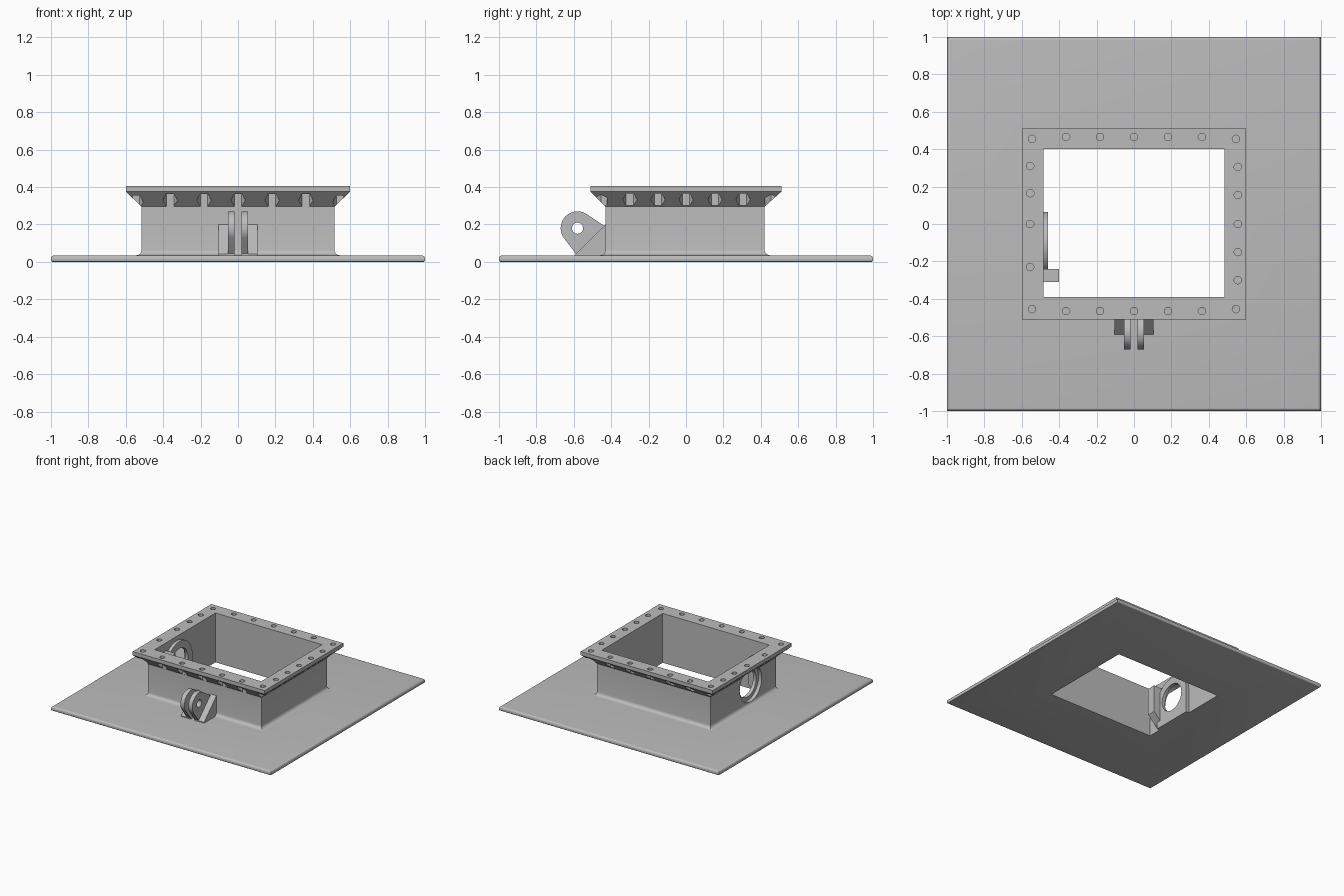
import bpy, bmesh, math
from mathutils import Matrix, Vector

cube = bpy.data.objects.get("Cube")
if cube:
    bpy.data.objects.remove(cube)

grey = bpy.data.materials.new("plain_grey")
grey.use_nodes = True
grey.diffuse_color = (0.5, 0.5, 0.5, 1)
grey.node_tree.nodes["Principled BSDF"].inputs["Base Color"].default_value = (0.5, 0.5, 0.5, 1)


def finish(name, bm, cutter=False):
    bmesh.ops.recalc_face_normals(bm, faces=bm.faces)
    me = bpy.data.meshes.new(name)
    bm.to_mesh(me)
    bm.free()
    me.materials.append(grey)
    ob = bpy.data.objects.new(name, me)
    bpy.context.collection.objects.link(ob)
    if cutter:
        ob.hide_render = True
        ob.hide_set(True)
    return ob


def prism(bm, yz, x0, x1):
    """Extrude a side profile (y, z) between two x positions."""
    ends = [[bm.verts.new((x, y, z)) for y, z in yz] for x in (x0, x1)]
    bm.faces.new(ends[0])
    bm.faces.new(ends[1])
    n = len(yz)
    for i in range(n):
        j = (i + 1) % n
        bm.faces.new((ends[0][i], ends[0][j], ends[1][j], ends[1][i]))


def arc(cy, cz, r, a0, a1, n):
    return [(cy + r * math.cos(math.radians(a0 + (a1 - a0) * i / n)),
             cz + r * math.sin(math.radians(a0 + (a1 - a0) * i / n))) for i in range(n + 1)]


def column(bm, x, y, r, z0, z1, sides, turn=0):
    m = Matrix.Translation((x, y, (z0 + z1) / 2)) @ Matrix.Rotation(turn, 4, 'Z')
    bmesh.ops.create_cone(bm, cap_ends=True, segments=sides, radius1=r, radius2=r,
                          depth=z1 - z0, matrix=m)


def cut(ob, cutter):
    mod = ob.modifiers.new("cut_" + cutter.name, 'BOOLEAN')
    mod.operation = 'DIFFERENCE'
    mod.solver = 'EXACT'
    mod.object = cutter


# Plate, walls and flange: stacked rectangles (half x, front y, back y, z)
OPEN, WALL, FLANGE, PLATE = (.485, -.39, .40), (.515, -.43, .42), (.6, -.51, .51), (1, -1, 1)


def grow(rect, d, z):
    return (rect[0] + d, rect[1] - d, rect[2] + d, z)


rings = [grow(OPEN, 0, 0)]
rings += [grow(PLATE, c - .008, .008 - s) for c, s in arc(0, 0, .008, 90, 0, 3)]
rings += [grow(PLATE, c - .018, .017 + s) for c, s in arc(0, 0, .018, 0, 90, 5)]
rings += [grow(WALL, .03 + c, .065 + s) for c, s in arc(0, 0, .03, 270, 180, 5)]
rings += [grow(WALL, 0, .295), grow(FLANGE, 0, .375), grow(FLANGE, 0, .405), grow(OPEN, 0, .405)]

bm = bmesh.new()
loops = [[bm.verts.new(p) for p in ((-x, a, z), (x, a, z), (x, b, z), (-x, b, z))]
         for x, a, b, z in rings]
for i, low in enumerate(loops):
    high = loops[(i + 1) % len(loops)]
    for k in range(4):
        m = (k + 1) % 4
        bm.faces.new((low[k], low[m], high[m], high[k]))
body = finish("flanged_frame", bm)

# Bolt holes and nut pockets around the flange
bolts = [(sx * .545, sy * .455, 0) for sx in (-1, 1) for sy in (-1, 1)]
bolts += [(x, sy * .465, 0) for x in (-.363, -.182, 0, .182, .363) for sy in (-1, 1)]
bolts += [(-.555, y, 1) for y in (.31, .165, 0, -.23)]
bolts += [(.555, y, 1) for y in (.305, .155, 0, -.15, -.30)]
holes, nuts = bmesh.new(), bmesh.new()
for x, y, side in bolts:
    column(holes, x, y, .02, .3, .5, 20)
    column(nuts, x, y, .039, .296, .365, 6, math.pi / 6 if not side else 0)
# Point the pocket corners along the flange edge
for v in nuts.verts:
    v.co = Vector(v.co)
nut_cutter = finish("nut_pocket_cutter", nuts, True)
hole_cutter = finish("bolt_hole_cutter", holes, True)
cut(body, nut_cutter)
cut(body, hole_cutter)

# Round side port through the wall
PY, PZ = -.105, .2
bm = bmesh.new()
prism(bm, arc(PY, PZ, .143, 0, 352.5, 47), -.75, -.47)
cut(body, finish("port_cutter", bm, True))

# Arched port ring on the inside of the wall
bm = bmesh.new()
prism(bm, [(PY - .17, 0), (PY + .17, 0)] + arc(PY, PZ, .17, 0, 180, 32), -.486, -.459)
ring = finish("port_ring", bm)
bm = bmesh.new()
prism(bm, arc(PY, PZ, .112, 0, 352.5, 47), -.6, -.4)
cut(ring, finish("ring_bore_cutter", bm, True))

# Stop block beside the port, tapered underneath
bm = bmesh.new()
block = [(-.486, .03), (-.40, .115), (-.40, .34), (-.486, .34)]
prism(bm, block, .24, .31)
bmesh.ops.transform(bm, verts=bm.verts, matrix=Matrix(((0, 1, 0, 0), (-1, 0, 0, 0), (0, 0, 1, 0), (0, 0, 0, 1))))
stop = finish("stop_block", bm)

# Hinge lugs with a pin hole
lug_profile = arc(-.58, .18, .09, 50, 215, 24) + [(-.59, .045), (-.59, .03), (-.42, .03), (-.42, .19), (-.44, .195)]
bm = bmesh.new()
for s in (-1, 1):
    prism(bm, lug_profile, s * .018, s * .054)
lugs = finish("hinge_lugs", bm)
bm = bmesh.new()
prism(bm, arc(-.58, .18, .03, 0, 345, 23), -.2, .2)
cut(lugs, finish("pin_hole_cutter", bm, True))

# Sloped gussets either side of the lugs
bm = bmesh.new()
for s in (-1, 1):
    prism(bm, [(-.59, .03), (-.42, .03), (-.42, .2), (-.43, .2), (-.59, .042)], s * .05, s * .105)
gussets = finish("hinge_gussets", bm)

# Smooth shading with crisp edges
bpy.ops.object.select_all(action='DESELECT')
for ob in (body, ring, stop, lugs, gussets):
    ob.select_set(True)
bpy.context.view_layer.objects.active = body
bpy.ops.object.shade_smooth_by_angle(angle=math.radians(30))
